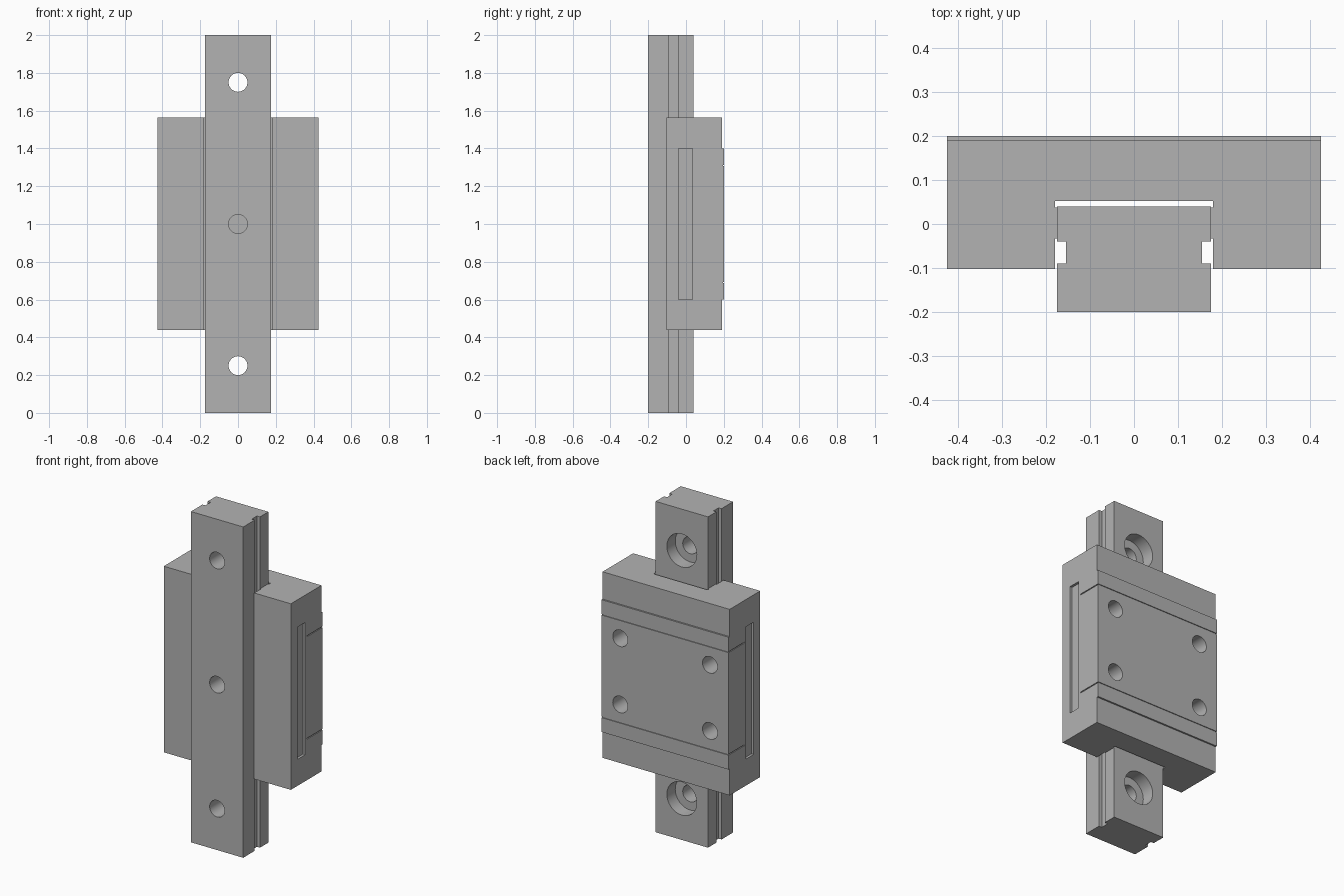
import bpy
import bmesh
import math
from mathutils import Matrix

cube = bpy.data.objects.get("Cube")
if cube:
    bpy.data.objects.remove(cube, do_unlink=True)

grey = bpy.data.materials.new("machined grey")
grey.use_nodes = True
grey.diffuse_color = (0.45, 0.45, 0.45, 1)
grey.node_tree.nodes["Principled BSDF"].inputs["Base Color"].default_value = grey.diffuse_color


def new_object(name, bm):
    mesh = bpy.data.meshes.new(name)
    bmesh.ops.recalc_face_normals(bm, faces=bm.faces)
    bm.to_mesh(mesh)
    bm.free()
    obj = bpy.data.objects.new(name, mesh)
    bpy.context.collection.objects.link(obj)
    mesh.materials.append(grey)
    return obj


def extrude_half_profile(name, half, z0, z1):
    """Mirror the right half of an XY outline and extrude it along z."""
    outline = half + [(-x, y) for x, y in reversed(half)]
    bm = bmesh.new()
    face = bm.faces.new([bm.verts.new((x, y, z0)) for x, y in outline])
    grown = bmesh.ops.extrude_face_region(bm, geom=[face])
    tops = [v for v in grown["geom"] if isinstance(v, bmesh.types.BMVert)]
    bmesh.ops.translate(bm, verts=tops, vec=(0, 0, z1 - z0))
    return new_object(name, bm)


def box_cutter(x0, x1, y0, y1, z0, z1):
    bm = bmesh.new()
    place = Matrix.Translation(((x0 + x1) / 2, (y0 + y1) / 2, (z0 + z1) / 2))
    size = Matrix.Diagonal((x1 - x0, y1 - y0, z1 - z0, 1))
    bmesh.ops.create_cube(bm, size=1, matrix=place @ size)
    return new_object("cutter", bm)


def hole_cutter(x, z, radius, y0, y1):
    bm = bmesh.new()
    place = Matrix.Translation((x, (y0 + y1) / 2, z)) @ Matrix.Rotation(math.pi / 2, 4, "X")
    bmesh.ops.create_cone(bm, cap_ends=True, segments=48, radius1=radius,
                          radius2=radius, depth=y1 - y0, matrix=place)
    return new_object("cutter", bm)


def carve(obj, cutters):
    bpy.ops.object.select_all(action="DESELECT")
    bpy.context.view_layer.objects.active = obj
    obj.select_set(True)
    for cutter in cutters:
        cutter.hide_render = True
        mod = obj.modifiers.new("cut", "BOOLEAN")
        mod.operation = "DIFFERENCE"
        mod.solver = "EXACT"
        mod.object = cutter
        bpy.ops.object.modifier_apply(modifier=mod.name)
        bpy.data.objects.remove(cutter, do_unlink=True)
    bpy.ops.object.shade_smooth_by_angle(angle=math.radians(30))


# Guide rail with side grooves
rail = extrude_half_profile("guide_rail", [
    (0.175, -0.2), (0.175, -0.09), (0.155, -0.09), (0.155, -0.04),
    (0.175, -0.04), (0.175, 0.04)], 0, 2)

# Counterbored mounting holes
cuts = []
for z in (0.25, 1, 1.75):
    cuts.append(hole_cutter(0, z, 0.05, -0.3, 0.2))
    cuts.append(hole_cutter(0, z, 0.1, -0.04, 0.2))
carve(rail, cuts)

# Carriage wrapped around the rail
carriage = extrude_half_profile("carriage", [
    (0.18, 0.052), (0.18, 0.037), (0.174, 0.037), (0.174, -0.033),
    (0.18, -0.033), (0.18, -0.102), (0.425, -0.102), (0.425, 0.2)], 0.44, 1.565)

cuts = []
# Lowered end caps
cuts.append(box_cutter(-1, 1, 0.19, 0.3, 0.3, 0.6))
cuts.append(box_cutter(-1, 1, 0.19, 0.3, 1.4, 1.7))
# Fine seam lines across the back and round the sides
for z in (0.69, 1.31):
    cuts.append(box_cutter(-1, 1, 0.195, 0.3, z - 0.003, z + 0.003))
    for x0, x1 in ((-0.5, -0.42), (0.42, 0.5)):
        cuts.append(box_cutter(x0, x1, 0.05, 0.3, z - 0.003, z + 0.003))
# Long side recesses
for x0, x1 in ((-0.5, -0.41), (0.41, 0.5)):
    cuts.append(box_cutter(x0, x1, -0.04, 0.035, 0.6, 1.4))
# Threaded mounting holes on the back
for x in (-0.3, 0.3):
    for z in (0.8, 1.2):
        cuts.append(hole_cutter(x, z, 0.05, 0.075, 0.3))
carve(carriage, cuts)
